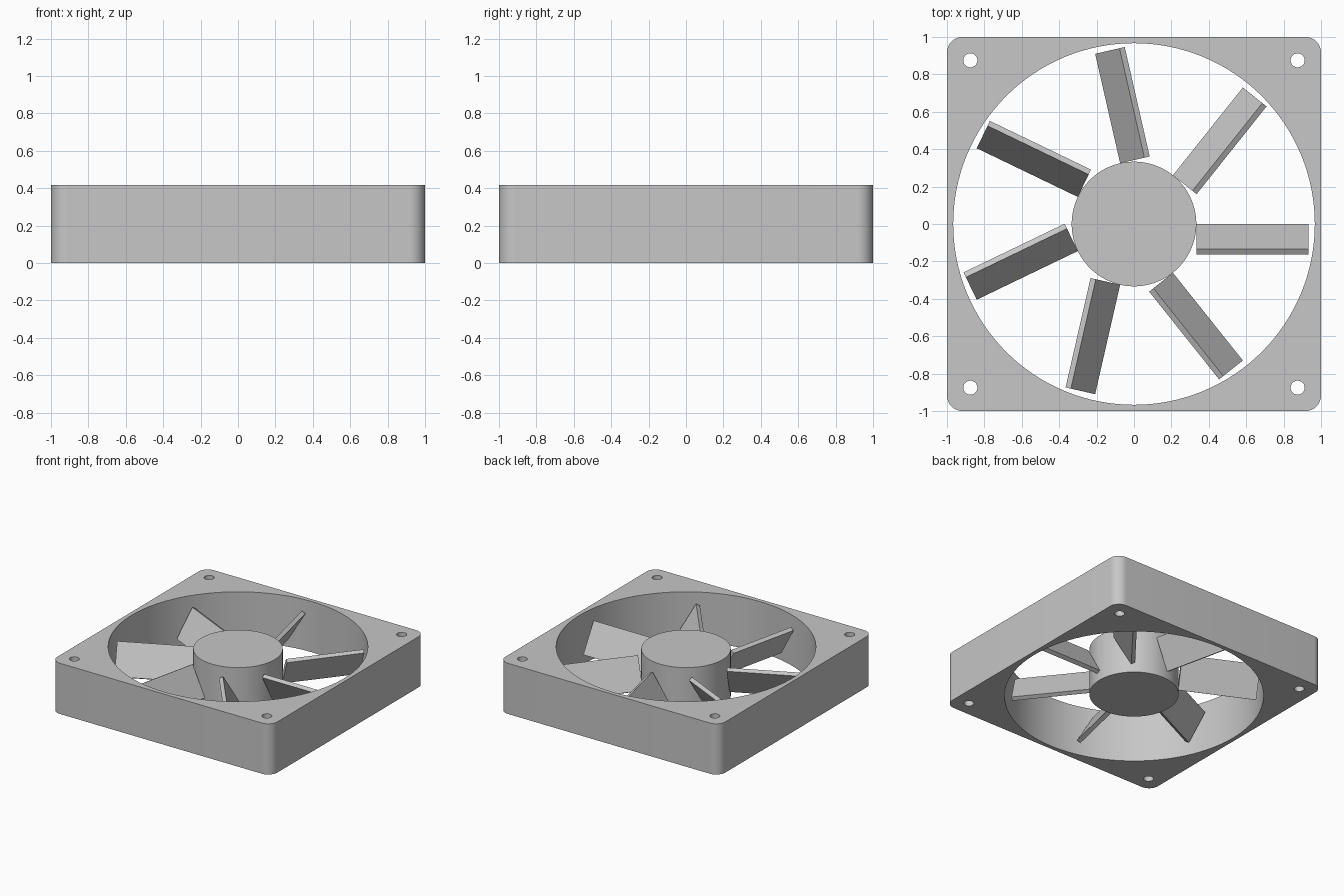
import bpy, bmesh, math
from mathutils import Matrix, Vector

old = bpy.data.objects.get("Cube")
if old:
    bpy.data.objects.remove(old, do_unlink=True)

MM = 1 / 60            # one millimetre in model units
HEIGHT = 25 * MM
BLADES = 7

grey = bpy.data.materials.new("plain_grey")
grey.use_nodes = True
colour = (0.57, 0.57, 0.57, 1)
grey.diffuse_color = colour
grey.node_tree.nodes["Principled BSDF"].inputs["Base Color"].default_value = colour


def add_object(name, bm, smooth=False):
    """Turn a bmesh into a named grey object."""
    bmesh.ops.remove_doubles(bm, verts=bm.verts, dist=1e-5)
    bmesh.ops.recalc_face_normals(bm, faces=bm.faces)
    mesh = bpy.data.meshes.new(name)
    bm.to_mesh(mesh)
    bm.free()
    mesh.materials.clear()
    mesh.materials.append(grey)
    obj = bpy.data.objects.new(name, mesh)
    bpy.context.collection.objects.link(obj)
    if smooth:
        bpy.ops.object.select_all(action='DESELECT')
        obj.select_set(True)
        bpy.context.view_layer.objects.active = obj
        bpy.ops.object.shade_smooth_by_angle(angle=math.radians(30))
    return obj


def arc(cx, cy, r, start, sweep, steps):
    """Points along an arc, angles in degrees."""
    angles = [math.radians(start + sweep * i / steps) for i in range(steps + 1)]
    return [(cx + r * math.cos(a), cy + r * math.sin(a)) for a in angles]


# Frame outline: rounded square, round duct and four screw holes
corner = 5 * MM
inset = 1 - corner
outer = []
for i, (sx, sy) in enumerate([(1, 1), (-1, 1), (-1, -1), (1, -1)]):
    outer += arc(sx * inset, sy * inset, corner, 90 * i, 90, 12)
loops = [outer, arc(0, 0, 58 * MM, 0, 360, 128)[:-1]]
screw = 52.5 * MM
for sx in (-1, 1):
    for sy in (-1, 1):
        loops.append(arc(sx * screw, sy * screw, 2.25 * MM, 0, 360, 32)[:-1])

curve = bpy.data.curves.new("frame_outline", 'CURVE')
curve.dimensions = '2D'
curve.fill_mode = 'BOTH'
curve.extrude = HEIGHT / 2
for loop in loops:
    spline = curve.splines.new('POLY')
    spline.points.add(len(loop) - 1)
    for point, (x, y) in zip(spline.points, loop):
        point.co = (x, y, 0, 1)
    spline.use_cyclic_u = True

# Frame: the outline extruded to full height
outline = bpy.data.objects.new("frame_outline", curve)
bpy.context.collection.objects.link(outline)
bpy.context.view_layer.update()
solid = bpy.data.meshes.new_from_object(
    outline.evaluated_get(bpy.context.evaluated_depsgraph_get()))
bpy.data.objects.remove(outline, do_unlink=True)
bm = bmesh.new()
bm.from_mesh(solid)
bpy.data.meshes.remove(solid)
bmesh.ops.translate(bm, verts=bm.verts, vec=(0, 0, HEIGHT / 2))
add_object("frame", bm, smooth=True)

# Hub: a drum slightly shorter than the frame
bm = bmesh.new()
bmesh.ops.create_cone(bm, cap_ends=True, segments=96, radius1=20 * MM, radius2=20 * MM,
                      depth=23 * MM, matrix=Matrix.Translation((0, 0, HEIGHT / 2)))
add_object("hub", bm, smooth=True)

# Blades: flat slabs pitched steeply, repeated around the hub
size = Vector((36, 16, 2)) * MM
pitch = Matrix.Rotation(math.radians(120), 4, 'X')
for i in range(BLADES):
    bm = bmesh.new()
    bmesh.ops.create_cube(bm, size=1)
    bmesh.ops.scale(bm, vec=size, verts=bm.verts)
    bmesh.ops.translate(bm, vec=size / 2, verts=bm.verts)
    spin = Matrix.Rotation(math.tau * i / BLADES, 4, 'Z')
    place = Matrix.Translation((20 * MM, 0, 6 * MM))
    bm.transform(spin @ place @ pitch)
    add_object(f"blade_{i + 1}", bm)
